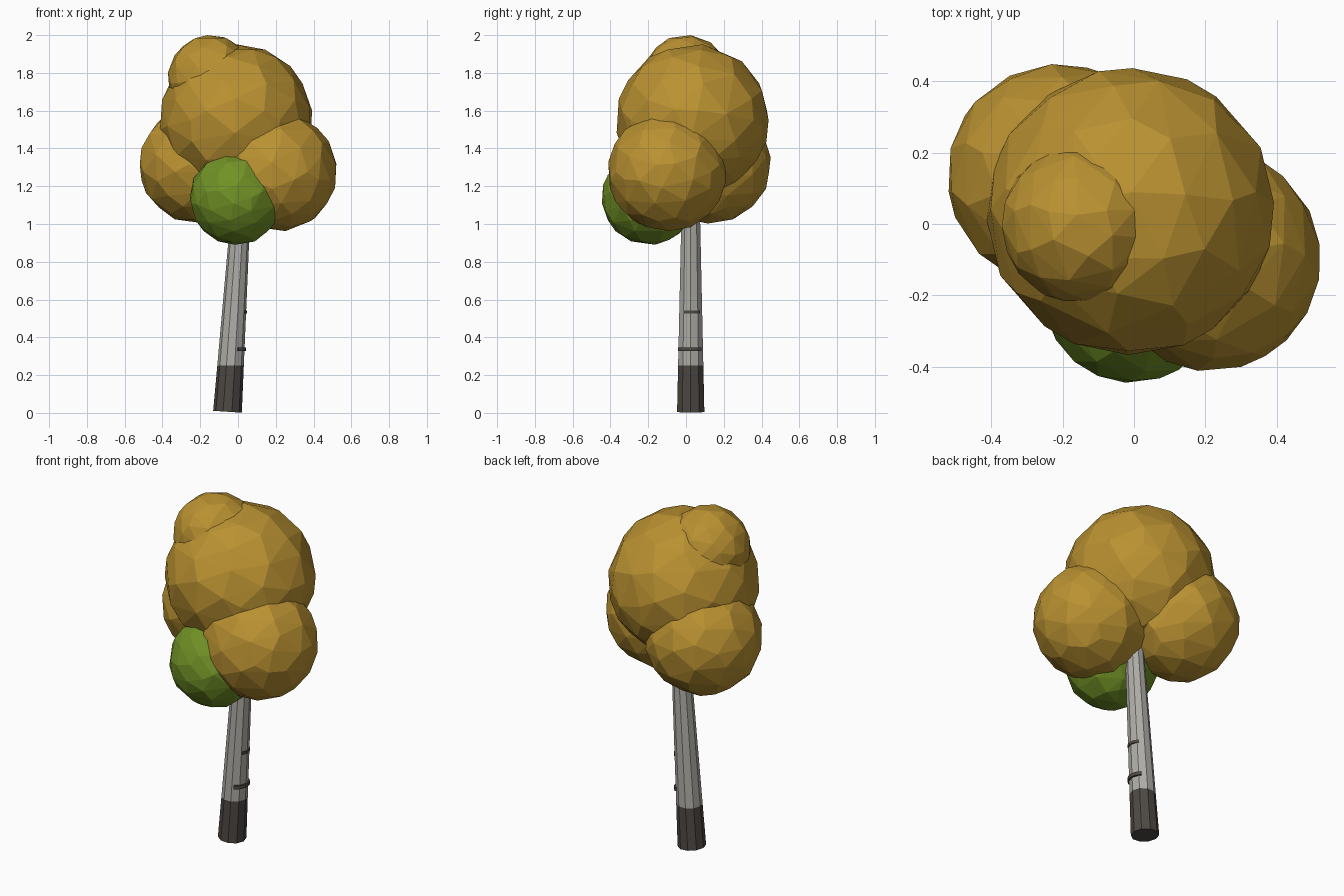
import bpy, bmesh, math
from mathutils import Vector

if "Cube" in bpy.data.objects:
    bpy.data.objects.remove(bpy.data.objects["Cube"])


def material(name, rgb):
    m = bpy.data.materials.new(name)
    m.diffuse_color = (*rgb, 1)
    m.use_nodes = True
    m.node_tree.nodes["Principled BSDF"].inputs["Base Color"].default_value = m.diffuse_color
    return m


GOLD = material("golden leaves", (0.49, 0.285, 0.031))
GREEN = material("green leaves", (0.165, 0.285, 0.019))
BARK = material("pale bark", (0.43, 0.42, 0.39))
DARK = material("dark bark", (0.075, 0.066, 0.058))


def make_object(name, bm, mats):
    bmesh.ops.recalc_face_normals(bm, faces=bm.faces)
    mesh = bpy.data.meshes.new(name)
    bm.to_mesh(mesh)
    bm.free()
    for m in mats:
        mesh.materials.append(m)
    ob = bpy.data.objects.new(name, mesh)
    bpy.context.collection.objects.link(ob)
    return ob


# Leaf clumps: faceted, slightly irregular balls
def clump(name, centre, radius, mat, turn):
    bpy.ops.mesh.primitive_ico_sphere_add(subdivisions=3, radius=radius,
                                          location=centre, rotation=turn)
    ob = bpy.context.object
    ob.name = name
    ob.data.materials.append(mat)
    mod = ob.modifiers.new("facets", 'DECIMATE')
    mod.ratio = 0.5
    return ob


clump("crown_main", (-0.01, 0.035, 1.55), 0.402, GOLD, (0, 0, 0.3))
clump("crown_top", (-0.145, 0.0, 1.775), 0.225, GOLD, (0, 0, 0.9))
clump("crown_left", (-0.21, 0.135, 1.315), 0.313, GOLD, (0, 0, 1.4))
clump("crown_right", (0.21, -0.1, 1.275), 0.313, GOLD, (0, 0, 2.1))
clump("crown_low_front", (-0.005, -0.195, 1.14), 0.25, GREEN, (0, 0, 0))


# Trunk: leaning tapered shaft, dark at the foot
def trunk_axis(z):
    return Vector((-0.056 + 0.066 * z, 0.025, z))


def trunk_radius(z):
    return 0.076 - 0.023 * z


SIDES = 10
bm = bmesh.new()
rings = []
for z in (0.006, 0.25, 1.35):
    ring = []
    for i in range(SIDES):
        a = 2 * math.pi * i / SIDES
        r = trunk_radius(z)
        tilt = -0.066 * r * math.cos(a) if z < 0.1 else 0
        ring.append(bm.verts.new(trunk_axis(z) + Vector(
            (r * math.cos(a), r * math.sin(a), tilt))))
    rings.append(ring)
for lower, upper in zip(rings, rings[1:]):
    for i in range(SIDES):
        j = (i + 1) % SIDES
        bm.faces.new((lower[i], lower[j], upper[j], upper[i]))
bm.faces.new(rings[0])
bm.faces.new(rings[-1])
for f in bm.faces:
    f.material_index = 1 if f.calc_center_median().z < 0.25 else 0
make_object("trunk", bm, [BARK, DARK])


# Bark marks: thin curved bands on the right side of the trunk
def bark_mark(name, z, start, end, lift, height):
    bm = bmesh.new()
    steps, loops = 5, []
    for i in range(steps + 1):
        a = math.radians(start + (end - start) * i / steps)
        d = Vector((math.cos(a), math.sin(a), 0))
        r = trunk_radius(z)
        loops.append([bm.verts.new(trunk_axis(z) + d * (r + o) + Vector((0, 0, h)))
                      for o, h in ((-0.01, -height / 2), (lift, -height / 2),
                                   (lift, height / 2), (-0.01, height / 2))])
    for p, q in zip(loops, loops[1:]):
        for k in range(4):
            m = (k + 1) % 4
            bm.faces.new((p[k], p[m], q[m], q[k]))
    bm.faces.new(loops[0])
    bm.faces.new(loops[-1])
    make_object(name, bm, [DARK])


bark_mark("bark_mark_lower", 0.337, -62, 48, 0.009, 0.02)
bark_mark("bark_mark_upper", 0.535, -35, 45, 0.004, 0.016)
